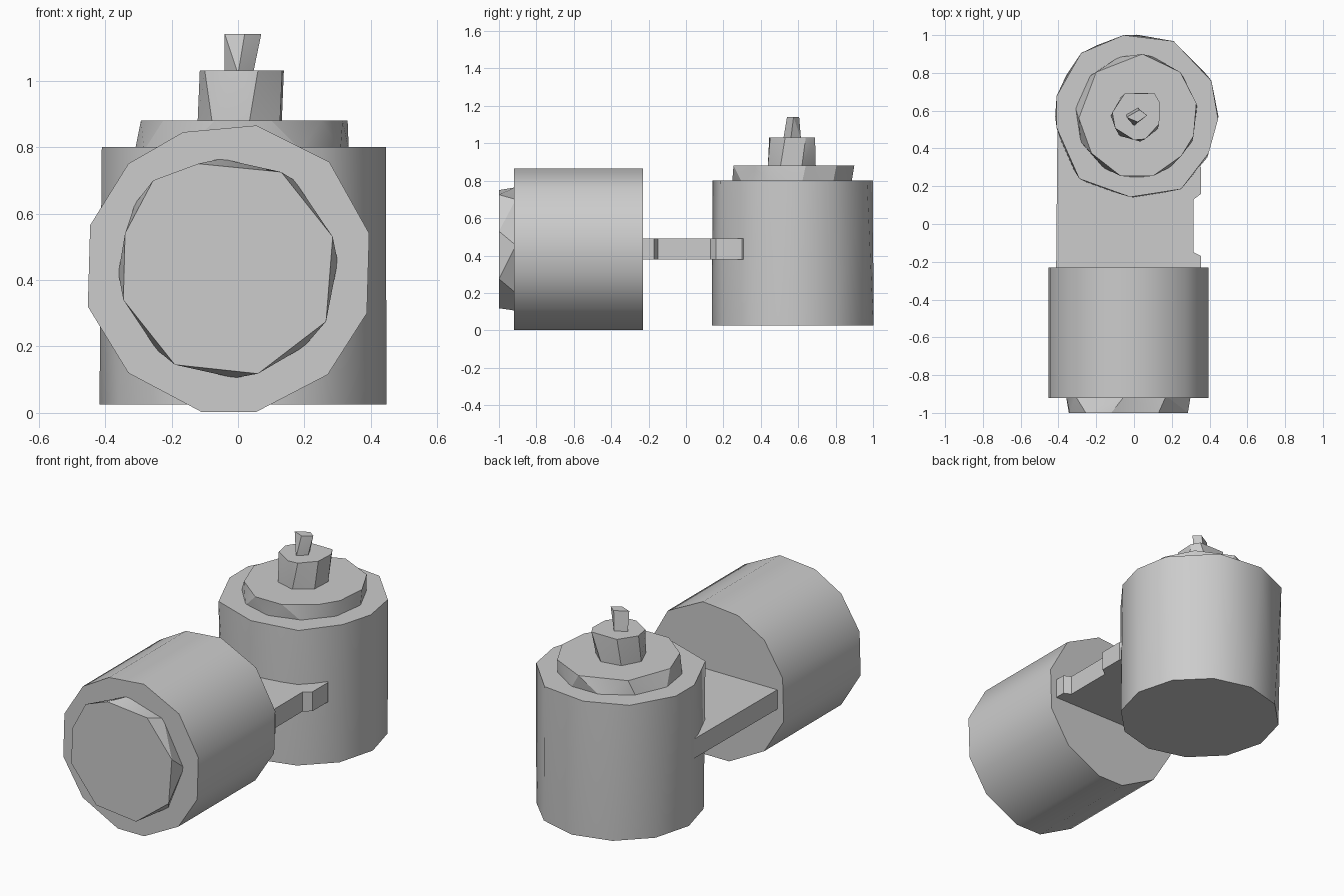
import bpy, bmesh, math

cube = bpy.data.objects.get("Cube")
if cube:
    bpy.data.objects.remove(cube, do_unlink=True)

grey = bpy.data.materials.new("plain grey")
grey.use_nodes = True
GREY = (0.604, 0.604, 0.604, 1)
grey.diffuse_color = GREY
grey.node_tree.nodes["Principled BSDF"].inputs["Base Color"].default_value = GREY


def ngon(cx, cy, r, n, turn=0.0):
    """Regular polygon as a list of 2D points."""
    return [(cx + r * math.cos(turn + math.tau * i / n),
             cy + r * math.sin(turn + math.tau * i / n)) for i in range(n)]


def finish(name, bm, angle):
    bmesh.ops.recalc_face_normals(bm, faces=bm.faces)
    mesh = bpy.data.meshes.new(name)
    bm.to_mesh(mesh)
    bm.free()
    mesh.materials.append(grey)
    ob = bpy.data.objects.new(name, mesh)
    bpy.context.collection.objects.link(ob)
    bpy.ops.object.select_all(action='DESELECT')
    ob.select_set(True)
    bpy.context.view_layer.objects.active = ob
    bpy.ops.object.shade_smooth_by_angle(angle=math.radians(angle))
    return ob


def drum(name, axis, start, ring_a, end, ring_b, angle=25):
    """Irregular faceted drum: the hull of two rings along the y or z axis."""
    bm = bmesh.new()
    for t, ring in ((start, ring_a), (end, ring_b)):
        for u, v in ring:
            bm.verts.new((u, t, v) if axis == 'y' else (u, v, t))
    hull = bmesh.ops.convex_hull(bm, input=bm.verts)
    loose = set(hull["geom_interior"]) | set(hull["geom_unused"])
    bmesh.ops.delete(bm, geom=[v for v in loose if isinstance(v, bmesh.types.BMVert)],
                     context='VERTS')
    bmesh.ops.dissolve_limit(bm, angle_limit=math.radians(0.5),
                             verts=bm.verts, edges=bm.edges)
    return finish(name, bm, angle)


# Front drum, lying along y
front_ring = [(-.445, .565), (-.33, .75), (-.165, .845), (.055, .865),
              (.275, .755), (.395, .54), (.388, .30), (.27, .115),
              (.055, .003), (-.11, .003), (-.33, .12), (-.452, .32)]
drum("front_drum", 'y', -.92, front_ring, -.23, front_ring, 35)

# Raised face plate on the front drum
plate_front = [(-.34, .54), (-.255, .70), (-.12, .75), (.13, .725), (.285, .53),
               (.265, .275), (.06, .118), (-.19, .145), (-.345, .34)]
plate_back = [(-.05, .765), (.17, .70), (.30, .455), (.20, .20),
              (-.01, .105), (-.245, .19), (-.36, .42), (-.31, .63)]
drum("front_plate", 'y', -1.0, plate_front, -.91, plate_back)

# Rear drum, standing upright
rear_top = [(-.055, 1.0), (.21, .968), (.41, .757), (.445, .555), (.395, .375),
            (.25, .185), (-.02, .143), (-.29, .24), (-.41, .51), (-.41, .677),
            (-.28, .905)]
drum("rear_drum", 'z', .025, ngon(.015, .57, .432, 12), .80, rear_top, 35)

# Stacked disc, cap and pin on the rear drum
disc_top = [(.045, .90), (.245, .804), (.33, .64), (.315, .466), (.25, .36),
            (.10, .254), (-.07, .254), (-.225, .375), (-.292, .56), (-.20, .804)]
drum("top_disc", 'z', .79, ngon(.012, .572, .325, 11, .15), .88, disc_top)

cap_top = [(-.05, .69), (.11, .69), (.138, .64), (.133, .53), (.06, .45),
           (0, .445), (-.10, .508), (-.115, .59)]
drum("top_cap", 'z', .87, ngon(.01, .567, .132, 7, .4), 1.03, cap_top)

drum("top_pin", 'z', 1.02, [(-.04, .58), (0, .52), (.045, .56), (.02, .615)],
     1.14, [(-.04, .565), (.02, .54), (.07, .575), (.03, .605)])

# Flat bridge joining the drums, notched along its +x edge
outline = [(-.412, -.235), (.355, -.235), (.355, -.17), (.315, -.15), (.315, .13),
           (.355, .16), (.355, .30), (.2, .5), (-.405, .55)]
bm = bmesh.new()
base = bm.faces.new([bm.verts.new((x, y, .38)) for x, y in outline])
top = bmesh.ops.extrude_face_region(bm, geom=[base], use_keep_orig=True)
bmesh.ops.translate(bm, vec=(0, 0, .11),
                    verts=[v for v in top["geom"] if isinstance(v, bmesh.types.BMVert)])
finish("bridge", bm, 20)
